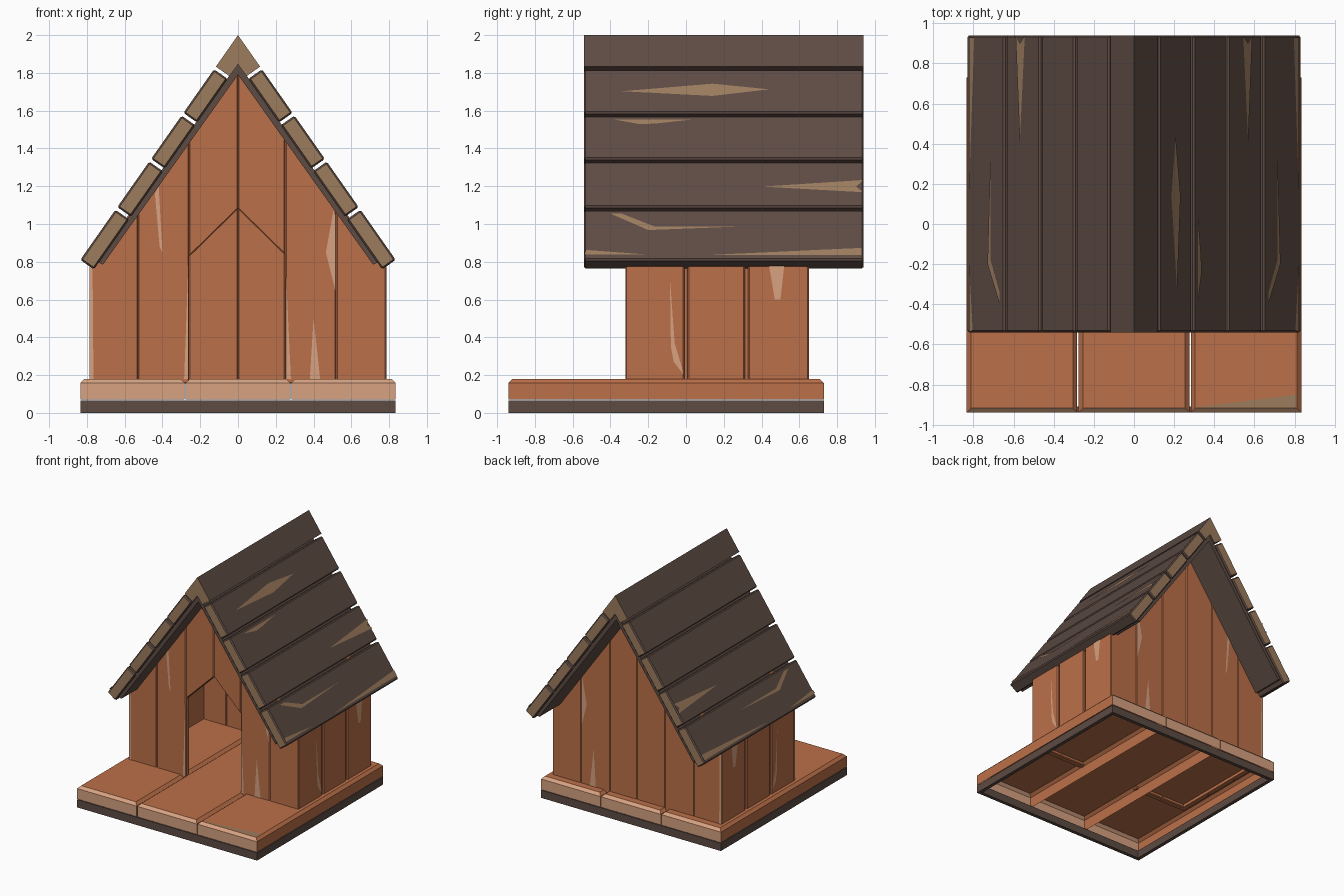
import bpy, bmesh
from mathutils import Vector

if "Cube" in bpy.data.objects:
    bpy.data.objects.remove(bpy.data.objects["Cube"])


def material(name, rgb):
    m = bpy.data.materials.new(name)
    m.diffuse_color = (*rgb, 1)
    m.use_nodes = True
    m.node_tree.nodes["Principled BSDF"].inputs["Base Color"].default_value = m.diffuse_color
    return m


ORANGE = material("orange_wood", (0.50, 0.16, 0.065))
DARK = material("dark_wood", (0.11, 0.07, 0.057))
TAN = material("cut_wood", (0.33, 0.20, 0.11))
LIGHT = material("worn_orange_wood", (0.68, 0.36, 0.22))


def finish(name, bm, mats):
    bm.normal_update()
    me = bpy.data.meshes.new(name)
    bm.to_mesh(me)
    bm.free()
    for m in mats:
        me.materials.append(m)
    ob = bpy.data.objects.new(name, me)
    bpy.context.collection.objects.link(ob)
    return ob


def prism(name, poly, a, b, axis, mats, bevel=0.0, ends=False, open_floor=False):
    """Extrude a (u, z) profile along x or y, with optional bevel and cut-end colour."""
    bm = bmesh.new()
    rings = []
    for d in (a, b):
        rings.append([bm.verts.new((u, d, z) if axis == "y" else (d, u, z)) for u, z in poly])
    bm.faces.new(rings[0])
    bm.faces.new(rings[1])
    n = len(poly)
    for i in range(n):
        j = (i + 1) % n
        bm.faces.new((rings[0][i], rings[0][j], rings[1][j], rings[1][i]))
    bmesh.ops.recalc_face_normals(bm, faces=bm.faces)
    if bevel:
        top = max(v.co.z for v in bm.verts) - 0.001
        edges = [e for e in bm.edges if not open_floor or all(v.co.z > top for v in e.verts)]
        bmesh.ops.bevel(bm, geom=edges, offset=bevel, segments=1, affect="EDGES")
    bm.normal_update()
    if open_floor:
        low = [f for f in bm.faces if f.normal.z < -0.9]
        bmesh.ops.delete(bm, geom=low, context="FACES_ONLY")
    if ends:
        for f in bm.faces:
            if abs(f.normal.y) > (0.5 if open_floor else 0.9):
                f.material_index = 1
    return finish(name, bm, mats)


def scars(name, polys, place, mat, normal):
    """Thin worn patches lying just over a surface."""
    bm = bmesh.new()
    for p in polys:
        f = bm.faces.new([bm.verts.new(place(u, v)) for u, v in p])
        f.normal_update()
        if f.normal.dot(Vector(normal)) < 0:
            f.normal_flip()
    return finish(name, bm, [mat])


# Base frame: open ring on the ground
X, Y0, Y1, T = 0.835, -0.94, 0.73, 0.03
skirt = [(0, 0), (0, 0)]
for label, y in (("front", Y0), ("back", Y1 - T)):
    prism("base_frame_" + label, [(-X, 0), (X, 0), (X, 0.065), (-X, 0.065)], y, y + T, "y", [DARK])
for label, x in (("left", -X), ("right", X - T)):
    prism("base_frame_" + label, [(Y0 + T, 0), (Y1 - T, 0), (Y1 - T, 0.065), (Y0 + T, 0.065)],
          x, x + T, "x", [DARK])

# Floor: three planks, hollow underneath
for i, (a, b) in enumerate(((-X, -0.283), (-0.277, 0.277), (0.283, X))):
    prism(f"floor_plank_{i + 1}", [(a, 0.07), (b, 0.07), (b, 0.18), (a, 0.18)],
          Y0, Y1, "y", [ORANGE, LIGHT], 0.022, True, True)
scars("floor_worn_corner", [[(0.3, -0.915), (0.81, -0.915), (0.81, -0.85)]],
      lambda x, y: (x, y, 0.183), TAN, (0, 0, 1))


# Gable walls: vertical planks, door cut in the front
def gable(x):
    return 1.82 - 1.333 * abs(x)


def door(x):
    return 1.08 - 0.98 * abs(x)


cuts = [-0.785, -0.53, -0.26, 0, 0.25, 0.52, 0.785]
WALL_Z = 0.155
for side, y in (("front", -0.32), ("back", 0.60)):
    for i, (a, b) in enumerate(zip(cuts, cuts[1:])):
        over_door = side == "front" and -0.27 < a and b < 0.27
        za, zb = (door(a), door(b)) if over_door else (WALL_Z, WALL_Z)
        prism(f"{side}_wall_plank_{i + 1}", [(a, za), (b, zb), (b, gable(b)), (a, gable(a))],
              y, y + 0.05, "y", [ORANGE], 0.006)

# Side walls
for side, s in (("left", -1), ("right", 1)):
    for i, (a, b) in enumerate(((-0.315, -0.008), (0.008, 0.312), (0.328, 0.645))):
        prism(f"{side}_wall_plank_{i + 1}", [(a, WALL_Z), (b, WALL_Z), (b, 0.79), (a, 0.79)],
              s * 0.74, s * 0.785, "x", [ORANGE], 0.008)
    prism(f"{side}_wall_backing", [(-0.3, WALL_Z), (0.63, WALL_Z), (0.63, 0.79), (-0.3, 0.79)],
          s * 0.738, s * 0.765, "x", [ORANGE])

# Roof lining: dark chevron under the planks
prism("roof_lining", [(0, 1.85), (0.75, 0.80), (0.715, 0.785), (0, 1.79),
                      (-0.715, 0.785), (-0.75, 0.80)], -0.525, 0.925, "y", [DARK])

# Roof planks: five per slope, cut ends showing lighter wood
SLOPE = 1.425
N = Vector((SLOPE, 1)).normalized()


def roof_pt(x, depth=0.0):
    return (x - N.x * depth, 2 - SLOPE * x - N.y * depth)


splits = [0, 0.122, 0.294, 0.465, 0.644, 0.835]
for side, s in (("left", -1), ("right", 1)):
    for i, (a, b) in enumerate(zip(splits, splits[1:])):
        a2 = a + (0.005 if i else 0)
        b2 = b - (0.005 if i < 4 else 0)
        poly = [roof_pt(a2), roof_pt(b2), roof_pt(b2, 0.088), roof_pt(a2, 0.088)]
        if i == 0:
            poly[3] = (0, 1.845)
        prism(f"roof_{side}_plank_{i + 1}", [(s * x, z) for x, z in poly],
              -0.54, 0.94, "y", [DARK, TAN], 0.009 if i else 0, True)

    # Worn patches on this slope
    marks = [
        [(0.40, 1.195), (0.94, 1.165), (0.90, 1.195), (0.94, 1.23)],
        [(-0.40, 1.052), (-0.34, 1.052), (-0.17, 0.985), (0.32, 0.985), (-0.2, 0.965)],
        [(-0.54, 0.835), (-0.2, 0.835), (-0.53, 0.86)],
        [(0.1, 0.832), (0.93, 0.832), (0.93, 0.87), (0.87, 0.868)],
    ]
    if s > 0:
        marks += [
            [(-0.34, 1.70), (0.14, 1.675), (0.44, 1.71), (0.14, 1.74)],
            [(-0.38, 1.55), (0.03, 1.55), (-0.15, 1.53), (-0.24, 1.525)],
        ]
    scars(f"roof_{side}_worn_patches", marks,
          lambda y, z, s=s: (s * ((2 - z) / SLOPE + 0.004), y, z + 0.003), TAN, (s, 0, 1))

    # Worn patches on this side wall
    scars(f"{side}_wall_worn_patches", [
        [(-0.085, 0.71), (-0.06, 0.37), (-0.01, 0.2), (-0.065, 0.27), (-0.08, 0.35)],
        [(0.44, 0.78), (0.52, 0.78), (0.50, 0.6), (0.47, 0.6)],
    ], lambda y, z, s=s: (s * 0.788, y, z), LIGHT, (s, 0, 0))

# Worn patches on the gables
gable_marks = [
    [(-0.44, 1.16), (-0.42, 1.2), (-0.40, 0.85), (-0.415, 0.88)],
    [(0.505, 1.07), (0.515, 1.05), (0.515, 0.65), (0.465, 0.85)],
    [(0.40, 0.5), (0.38, 0.18), (0.435, 0.18)],
    [(-0.785, 0.78), (-0.785, 0.18), (-0.765, 0.18), (-0.77, 0.78)],
]
jambs = [[(-0.262, 0.82), (-0.262, 0.18), (-0.285, 0.18)],
         [(0.255, 0.72), (0.255, 0.18), (0.28, 0.18)]]
scars("front_wall_worn_patches", gable_marks + jambs, lambda x, z: (x, -0.323, z), LIGHT, (0, -1, 0))
scars("back_wall_worn_patches", gable_marks, lambda x, z: (x, 0.653, z), LIGHT, (0, 1, 0))
